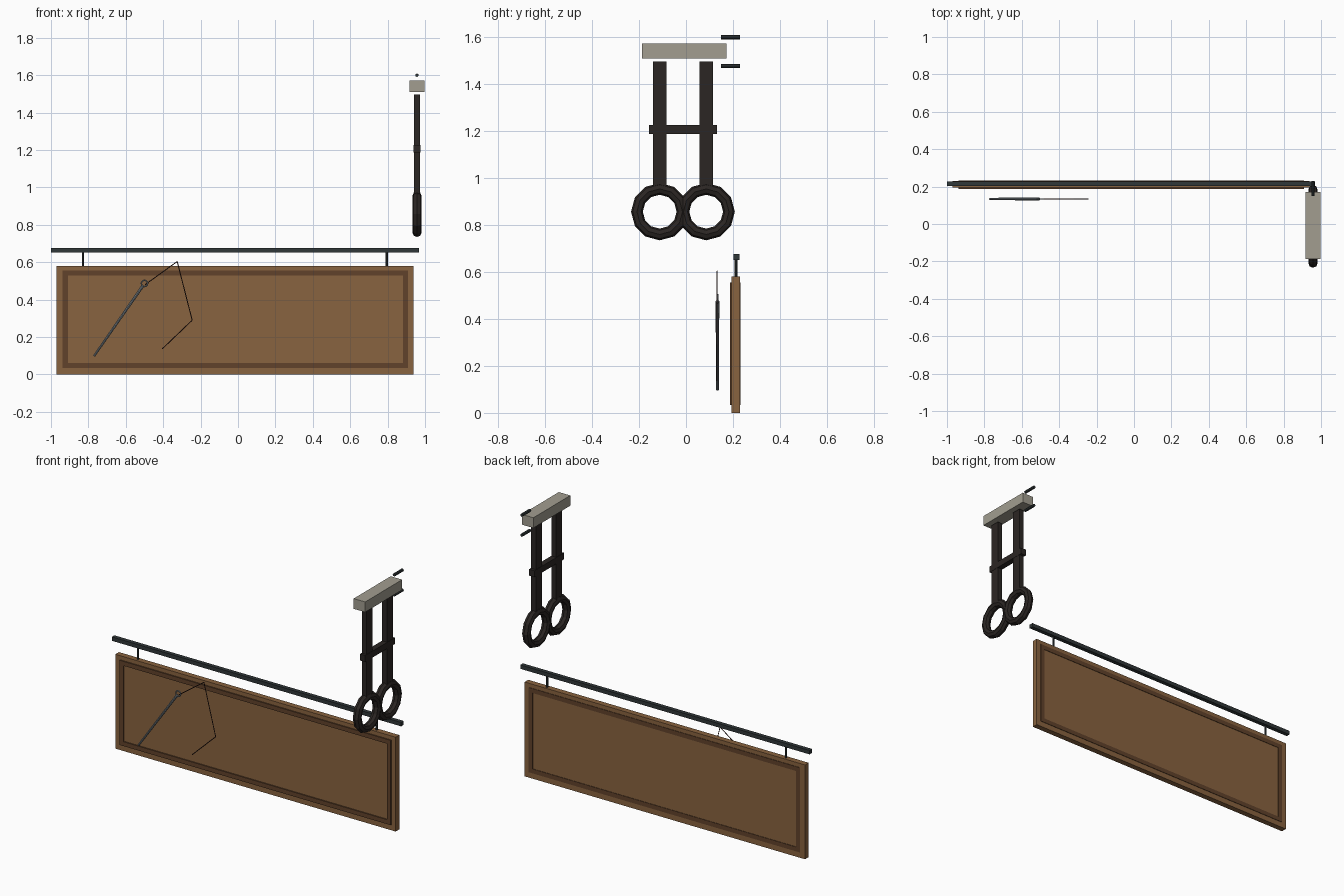
import bpy
from math import pi
from mathutils import Vector

if "Cube" in bpy.data.objects:
    bpy.data.objects.remove(bpy.data.objects["Cube"])


def mat(name, r, g, b):
    m = bpy.data.materials.new(name)
    m.diffuse_color = (r, g, b, 1)
    m.use_nodes = True
    m.node_tree.nodes["Principled BSDF"].inputs["Base Color"].default_value = m.diffuse_color
    return m


WOOD = mat("wood", 0.25, 0.125, 0.05)
TRIM = mat("dark_wood", 0.12, 0.055, 0.024)
IRON = mat("iron", 0.03, 0.038, 0.04)
BLACK = mat("black_metal", 0.024, 0.019, 0.017)
STONE = mat("pale_block", 0.36, 0.34, 0.28)
STEEL = mat("steel", 0.2, 0.23, 0.25)
THREAD = mat("thread", 0.05, 0.02, 0.015)


def finish(name, m):
    o = bpy.context.object
    o.name = name
    o.data.materials.append(m)
    return o


def box(name, x0, x1, y0, y1, z0, z1, m):
    bpy.ops.mesh.primitive_cube_add(
        size=1, location=((x0 + x1) / 2, (y0 + y1) / 2, (z0 + z1) / 2))
    o = finish(name, m)
    o.scale = (x1 - x0, y1 - y0, z1 - z0)
    return o


def rod(name, a, b, r0, r1, sides, m):
    a, b = Vector(a), Vector(b)
    d = b - a
    bpy.ops.mesh.primitive_cone_add(
        vertices=sides, radius1=r0, radius2=r1, depth=d.length,
        location=(a + b) / 2, rotation=d.to_track_quat('Z', 'Y').to_euler())
    return finish(name, m)


def ring(name, loc, rot, major, minor, n, k, m):
    bpy.ops.mesh.primitive_torus_add(
        major_radius=major, minor_radius=minor, major_segments=n,
        minor_segments=k, location=loc, rotation=rot)
    return finish(name, m)


# Sign board with a raised trim border showing on both faces
box("sign_board", -0.97, 0.937, 0.194, 0.229, 0, 0.58, WOOD)
for z in (0.034, 0.528):
    box("trim_horizontal", -0.937, 0.908, 0.187, 0.232, z, z + 0.027, TRIM)
for x in (-0.937, 0.881):
    box("trim_vertical", x, x + 0.027, 0.187, 0.232, 0.061, 0.528, TRIM)

# Hanging bar and its two short hangers
box("hanging_bar", -1, 0.968, 0.202, 0.227, 0.652, 0.676, IRON)
for x in (-0.829, 0.795):
    rod("hanger", (x, 0.213, 0.575), (x, 0.213, 0.66), 0.006, 0.006, 8, IRON)

# Scissor-shaped ornament: top block, two blades, cross bar, finger rings
X = 0.957
box("top_block", 0.918, 0.996, -0.187, 0.172, 1.51, 1.573, STONE)
for y in (-0.112, 0.086):
    box("blade", X - 0.016, X + 0.016, y - 0.029, y + 0.029, 0.96, 1.497, BLACK)
    ring("finger_ring", (X, y, 0.857), (0, pi / 2, 0), 0.097, 0.025, 12, 8, BLACK)
box("cross_bar", X - 0.018, X + 0.018, -0.157, 0.132, 1.187, 1.226, BLACK)

# Wall pins above and below the block
for z in (1.6, 1.477):
    rod("wall_pin", (X, 0.149, z), (X, 0.231, z), 0.009, 0.009, 8, IRON)

# Needle with eye, and a bent thread trailing from it
Y = 0.134
rod("needle", (-0.77, Y, 0.098), (-0.508, Y, 0.475), 0.006, 0.008, 8, STEEL)
ring("needle_eye", (-0.5, Y, 0.487), (pi / 2, 0, 0), 0.017, 0.004, 12, 6, STEEL)
path = [(-0.497, 0.48), (-0.325, 0.604), (-0.245, 0.29), (-0.405, 0.137)]
for a, b in zip(path, path[1:]):
    rod("thread_segment", (a[0], Y - 0.001, a[1]), (b[0], Y - 0.001, b[1]),
        0.0025, 0.0025, 6, THREAD)
